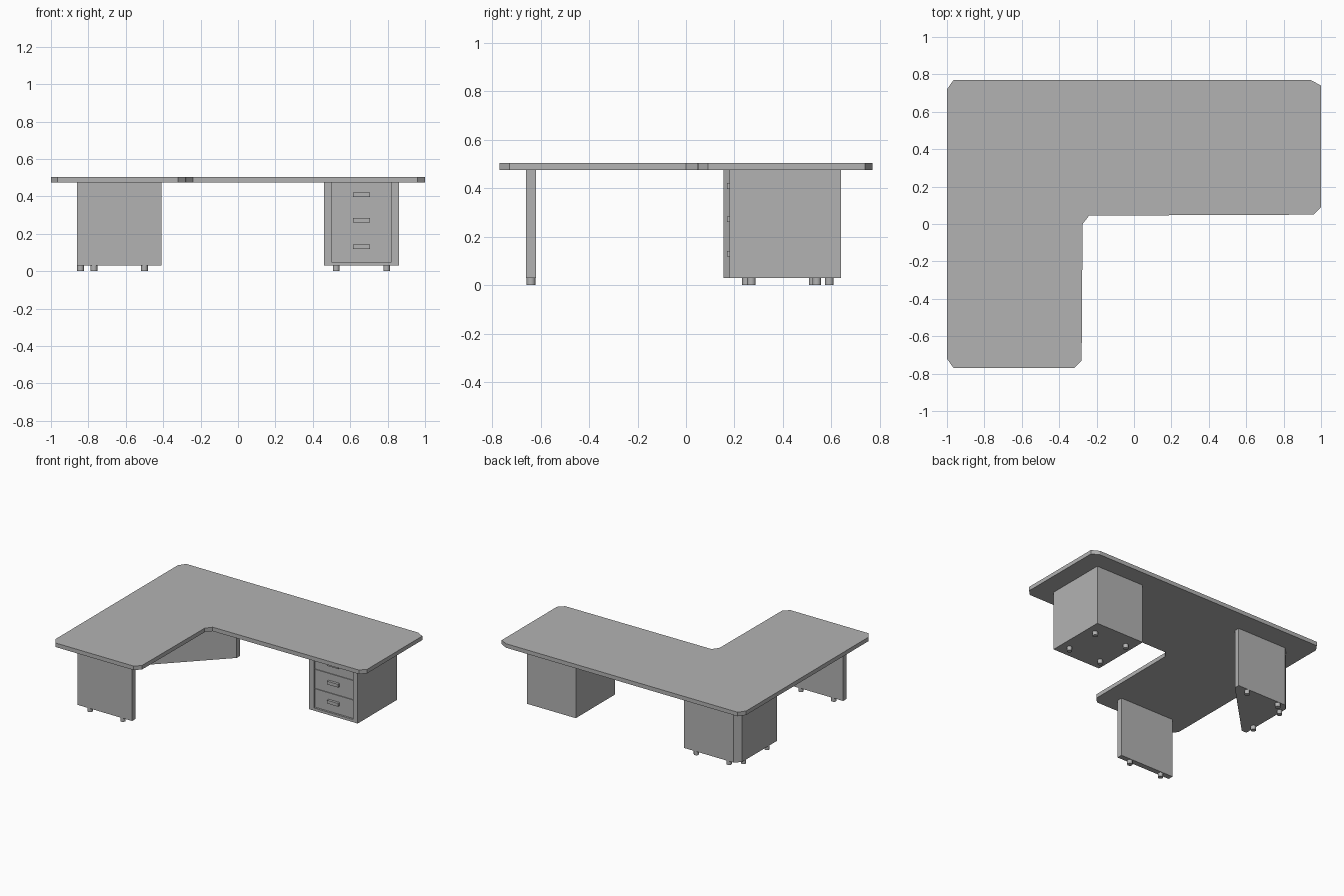
import bpy, bmesh

if "Cube" in bpy.data.objects:
    bpy.data.objects.remove(bpy.data.objects["Cube"], do_unlink=True)

grey = bpy.data.materials.new("desk_grey")
grey.use_nodes = True
COLOUR = (0.45, 0.45, 0.45, 1)
grey.diffuse_color = COLOUR
grey.node_tree.nodes["Principled BSDF"].inputs["Base Color"].default_value = COLOUR

FOOT_H, BODY_TOP, DESK_TOP = 0.03, 0.475, 0.505


def finish(name, bm):
    bmesh.ops.recalc_face_normals(bm, faces=bm.faces)
    mesh = bpy.data.meshes.new(name)
    bm.to_mesh(mesh)
    bm.free()
    mesh.materials.append(grey)
    obj = bpy.data.objects.new(name, mesh)
    bpy.context.collection.objects.link(obj)
    return obj


def prism(name, outline, z0, z1):
    bm = bmesh.new()
    face = bm.faces.new([bm.verts.new((x, y, z0)) for x, y in outline])
    top = bmesh.ops.extrude_face_region(bm, geom=[face])["geom"]
    verts = [v for v in top if isinstance(v, bmesh.types.BMVert)]
    bmesh.ops.translate(bm, verts=verts, vec=(0, 0, z1 - z0))
    return finish(name, bm)


def box(name, x0, x1, y0, y1, z0, z1):
    return prism(name, [(x0, y0), (x1, y0), (x1, y1), (x0, y1)], z0, z1)


def foot(name, x, y):
    bm = bmesh.new()
    bmesh.ops.create_cone(bm, cap_ends=True, segments=12, radius1=0.018,
                          radius2=0.018, depth=FOOT_H)
    bmesh.ops.translate(bm, verts=bm.verts, vec=(x, y, FOOT_H / 2))
    obj = finish(name, bm)
    for p in obj.data.polygons:
        p.use_smooth = abs(p.normal.z) < 0.5


# L-shaped worktop with clipped corners
prism("worktop", [(-1, -0.72), (-0.965, -0.77), (-0.32, -0.77), (-0.28, -0.73),
                  (-0.275, 0), (-0.24, 0.045), (0.96, 0.05), (1, 0.09),
                  (1, 0.74), (0.945, 0.77), (-0.965, 0.77), (-1, 0.72)],
      BODY_TOP, DESK_TOP)

# Front leg panel and the wedge-shaped corner support
box("front_leg_panel", -0.86, -0.41, -0.66, -0.62, FOOT_H, BODY_TOP)
prism("corner_support", [(-0.86, 0.155), (-0.82, 0.155), (-0.41, 0.57),
                         (-0.41, 0.61), (-0.82, 0.61), (-0.86, 0.57)],
      FOOT_H, BODY_TOP)

# Drawer pedestal: a box whose front face is inset and pushed back
L, R, FRONT, BACK = 0.46, 0.86, 0.18, 0.64
RECESS = FRONT + 0.015
box("pedestal_body", L, R, RECESS, BACK, FOOT_H, BODY_TOP)
box("pedestal_left_stile", R - 0.04, R, FRONT, RECESS, FOOT_H, BODY_TOP)
box("pedestal_right_stile", L, L + 0.04, FRONT, RECESS, FOOT_H, BODY_TOP)
box("pedestal_base_rail", L + 0.04, R - 0.04, FRONT, RECESS, FOOT_H, 0.05)

# Drawer fronts with bar handles
for i, (z0, z1, grip) in enumerate([(0.053, 0.19, 0.13), (0.196, 0.335, 0.272),
                                    (0.341, 0.472, 0.41)]):
    box(f"drawer_front_{i + 1}", L + 0.043, R - 0.043, RECESS - 0.006, RECESS, z0, z1)
    box(f"drawer_handle_{i + 1}", 0.615, 0.705, FRONT - 0.01, RECESS - 0.006,
        grip - 0.012, grip + 0.012)

# Feet
feet = {
    "panel_foot": [(-0.77, -0.64), (-0.5, -0.64)],
    "corner_foot": [(-0.77, 0.592), (-0.5, 0.592), (-0.842, 0.525), (-0.842, 0.25)],
    "pedestal_foot": [(x, y) for x in (0.525, 0.795) for y in (0.27, 0.54)],
}
for name, spots in feet.items():
    for i, (x, y) in enumerate(spots):
        foot(f"{name}_{i + 1}", x, y)
